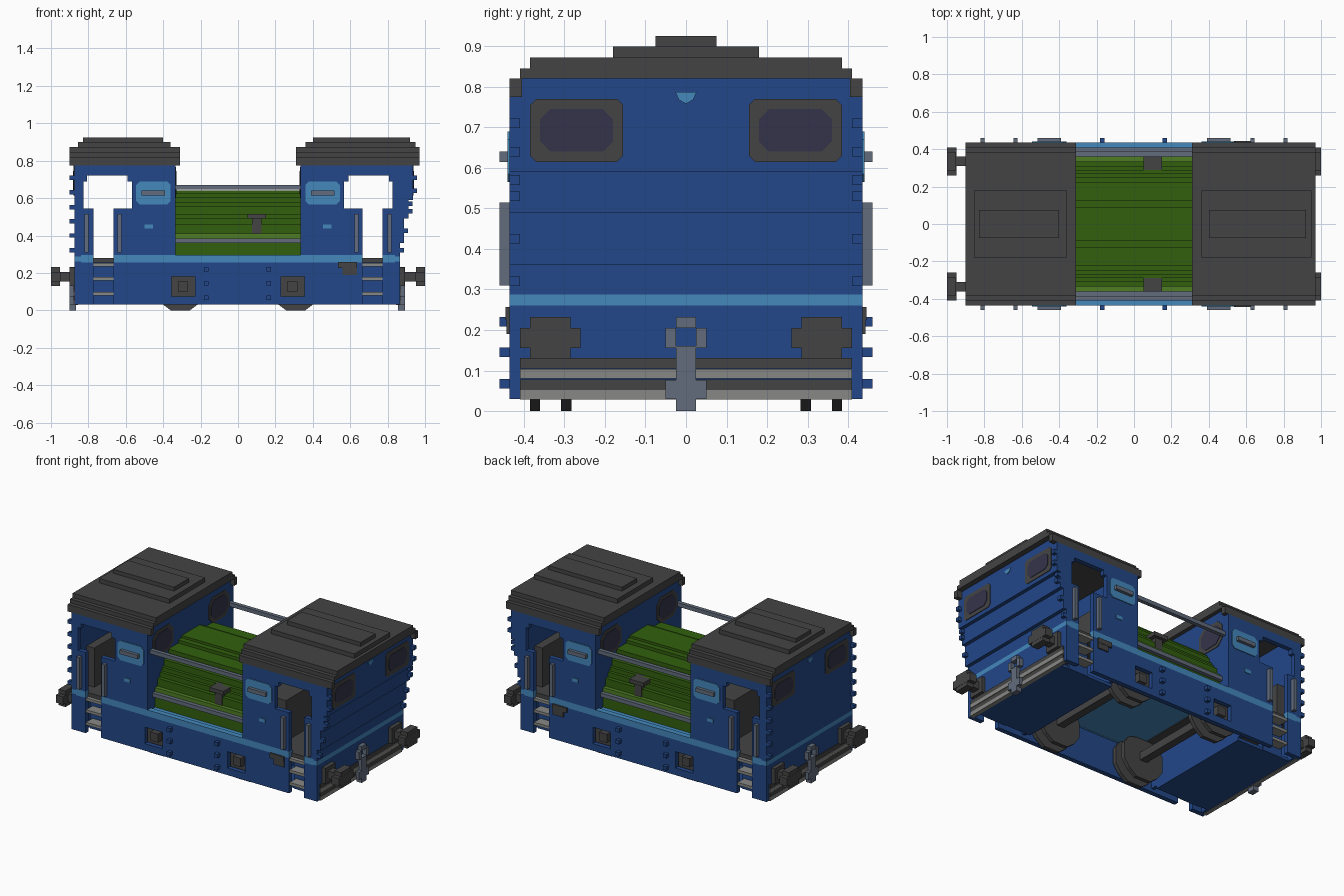
import bpy, bmesh, math
from mathutils import Vector

cube = bpy.data.objects.get("Cube")
if cube:
    bpy.data.objects.remove(cube, do_unlink=True)


def material(name, r, g, b):
    lin = [((c / 255 + 0.055) / 1.055) ** 2.4 if c > 10 else c / 255 / 12.92 for c in (r, g, b)] + [1]
    m = bpy.data.materials.new(name)
    m.use_nodes = True
    m.diffuse_color = lin
    m.node_tree.nodes["Principled BSDF"].inputs["Base Color"].default_value = lin
    return m


BLUE = material("body blue", 34, 71, 136)
SKY = material("light blue", 68, 136, 188)
DARK = material("charcoal", 68, 68, 68)
GREEN = material("hood green", 50, 96, 14)
LIME = material("light green", 78, 125, 36)
RAIL = material("rail grey", 98, 108, 124)
PALE = material("pale grey", 135, 135, 133)
GLASS = material("dark glass", 52, 52, 74)


def finish(name, bm, mat):
    bmesh.ops.recalc_face_normals(bm, faces=bm.faces)
    me = bpy.data.meshes.new(name)
    bm.to_mesh(me)
    bm.free()
    me.materials.append(mat)
    ob = bpy.data.objects.new(name, me)
    bpy.context.collection.objects.link(ob)
    return ob


def boxes(name, mat, items):
    """One object from boxes given as (x0, x1, y0, y1, z0, z1)."""
    bm = bmesh.new()
    for x0, x1, y0, y1, z0, z1 in items:
        vs = bmesh.ops.create_cube(bm, size=1)["verts"]
        size = Vector((abs(x1 - x0), abs(y1 - y0), z1 - z0))
        mid = Vector((x0 + x1, y0 + y1, z0 + z1)) / 2
        for v in vs:
            v.co = mid + v.co * size
    return finish(name, bm, mat)


def prism(name, mat, pts, axis, a, b):
    """Extrude a flat outline along x (pts are y, z) or y (pts are x, z)."""
    bm = bmesh.new()
    place = (lambda d, p: (d, p[0], p[1])) if axis == "x" else (lambda d, p: (p[0], d, p[1]))
    face = bm.faces.new([bm.verts.new(place(a, p)) for p in pts])
    new = bmesh.ops.extrude_face_region(bm, geom=[face])["geom"]
    for v in new:
        if isinstance(v, bmesh.types.BMVert):
            v.co["xy".index(axis)] = b
    return finish(name, bm, mat)


def cut_rect(u0, u1, z0, z1, c):
    """Rectangle outline with clipped corners."""
    u0, u1 = min(u0, u1), max(u0, u1)
    return [(u0 + c, z0), (u1 - c, z0), (u1, z0 + c), (u1, z1 - c),
            (u1 - c, z1), (u0 + c, z1), (u0, z1 - c), (u0, z0 + c)]


SIDES = (-1, 1)
Y = 0.435
END = {-1: 0.875, 1: 0.865}                 # lower end wall position
UPPER = {-1: 0.875, 1: 0.935}               # upper end wall position

# Lower side walls with ladder gaps and axle openings, as (x0, x1, z0, z1)
lower = [(0, .23, .03, .255), (.23, .355, .03, .075), (.23, .355, .18, .255),
         (.355, .666, .03, .255), (.773, .85, .03, .255)]
# Cab side walls around the door and window opening
upper = [(.335, .567, .295, .775), (.567, .666, .295, .545), (.773, .85, .295, .545),
         (.826, .85, .545, .775), (.567, .826, .72, .775), (.567, .59, .69, .72), (.806, .826, .69, .72)]
walls = [(s * a, s * b, t * (Y - .03), t * Y, c, d)
         for s in SIDES for t in SIDES for a, b, c, d in lower + upper]
boxes("side_walls", BLUE, walls)
boxes("waist_band", SKY, [(s * a, s * b, t * .40, t * Y, .255, .295)
                          for s in SIDES for t in SIDES for a, b in ((0, .666), (.773, .84))])

# End walls, one upright and one stepping outward
boxes("left_end_wall", BLUE, [(.84, .865, -Y, Y, .03, .26), (.84, .865, -Y, Y, .287, .36),
                              (.84, .888, -Y, Y, .36, .49), (.84, .912, -Y, Y, .49, .59),
                              (.84, .935, -Y, Y, .59, .775), (.84, .935, -.41, .41, .775, .82)])
boxes("right_end_wall", BLUE, [(-.875, -.84, -Y, Y, .03, .26), (-.875, -.84, -Y, Y, .287, .775),
                               (-.875, -.84, -.41, .41, .775, .82)])
boxes("end_band", SKY, [(s * .84, s * END[s], -Y, Y, .26, .287) for s in SIDES])
boxes("inner_cab_walls", BLUE, [(s * .335, s * .36, -.41, .41, .28, .82) for s in SIDES])

# Floors, underframe and deck between the cabs
boxes("cab_floor", DARK, [(s * .335, s * .85, -.41, .41, .255, .28) for s in SIDES])
boxes("underframe", BLUE, [(s * .47, s * .845, -.36, .36, .03, .05) for s in SIDES]
      + [(s * .47, s * .49, -.405, .405, .05, .255) for s in SIDES])
boxes("ladder_back", BLUE, [(s * .65, s * .79, t * .355, t * .365, .03, .255) for s in SIDES for t in SIDES])
boxes("ladder_treads", PALE, [(s * .666, s * .773, t * .36, t * .43, z, z + .018)
                              for s in SIDES for t in SIDES for z in (.08, .16, .235)])
boxes("centre_deck", SKY, [(-.47, .47, -.405, .405, .26, .285)])

# Stepped engine hood with side ledges
hood = [(.36, .285, .385), (.335, .385, .46), (.31, .46, .49), (.29, .49, .515), (.27, .515, .555),
        (.25, .555, .58), (.225, .58, .605), (.125, .605, .625), (.09, .625, .64)]
boxes("hood", GREEN, [(-.335, .335, -y, y, a, b) for y, a, b in hood])
boxes("hood_ledge", LIME, [(-.335, .335, t * .33, t * .36, .385, .41) for t in SIDES])
boxes("hood_rail", RAIL, [(-.335, .335, t * .355, t * .385, .36, .385) for t in SIDES])
boxes("hood_valves", DARK, [b for t in SIDES for b in
                            ((.05, .15, t * .26, t * .36, .49, .515), (.075, .125, t * .28, t * .34, .41, .49))])
boxes("handrail", RAIL, [(-.335, .335, t * .385, t * .41, .645, .67) for t in SIDES])

# Roofs
for s, side, out in ((-1, "right", .90), (1, "left", .97)):
    i = s * .31
    tip = s * out
    boxes(side + "_roof", DARK, [(i, tip, t * .405, t * Y, .775, .82) for t in SIDES] + [
        (i, tip, -.41, .41, .82, .845), (i, tip, -.385, .385, .845, .872),
        (s * .36, s * (out - .045 if s < 0 else .95), -.18, .18, .872, .90),
        (s * .40, s * (out - .07 if s < 0 else .92), -.075, .075, .90, .925)])

# Windows on end walls and on inner cab walls
for s in SIDES:
    tag = "left" if s > 0 else "right"
    w = s * UPPER[s]
    for t in SIDES:
        prism(tag + "_end_window_frame", DARK, cut_rect(t * .155, t * .385, .615, .77, .015), "x", w - s * .01, w + s * .004)
        prism(tag + "_end_window_glass", GLASS, cut_rect(t * .18, t * .36, .64, .745, .025), "x", w, w + s * .007)
        prism(tag + "_inner_window_frame", DARK, cut_rect(t * .18, t * .385, .60, .765, .04), "x", s * .34, s * .331)
        prism(tag + "_inner_window_glass", GLASS, cut_rect(t * .2, t * .365, .62, .745, .035), "x", s * .34, s * .328)
        # Cab side panel, handle and small plate
        prism(tag + "_side_panel", SKY, cut_rect(s * .36, s * .545, .565, .69, .02), "y", t * .42, t * (Y + .005))
    prism(tag + "_end_marker", SKY, [(-.026, .787), (.026, .787), (.018, .768), (0, .758), (-.018, .768)],
          "x", w - s * .005, w + s * .004)

boxes("side_small_plate", SKY, [(s * .455, s * .50, t * .42, t * (Y + .004), .437, .46) for s in SIDES for t in SIDES])
boxes("side_handle", RAIL, [(s * .39, s * .515, t * Y, t * .46, .615, .64) for s in SIDES for t in SIDES])
boxes("door_grab_rails", RAIL, [(s * x, s * (x + .022), t * .43, t * .46, .31, .515)
                                for s in SIDES for t in SIDES for x in (.622, .80)])
boxes("side_box", DARK, [b for t in SIDES for b in
                         ((.535, .635, t * .42, t * .445, .225, .257), (.56, .635, t * .42, t * .443, .19, .225))])

# Rivets on sides and ends
boxes("side_rivets", BLUE, [(x - .012, x + .012, t * .42, t * .46, z - .012, z + .012)
                            for t in SIDES for x in (-.17, .165) for z in (.067, .145, .22)])


def wall_x(z):
    return .865 if z < .36 else .888 if z < .49 else .912 if z < .59 else .935


rivets = [(-.9, -.87, t * .41, t * Y, z - .012, z + .012)
          for t in SIDES for z in (.32, .40, .475, .55, .63, .71)]
rivets += [(wall_x(z) - .01, wall_x(z) + .022, t * .41, t * Y, z - .012, z + .012)
           for t in SIDES for z in (.32, .425, .53, .57, .64, .71)]
boxes("end_rivets", BLUE, rivets)

# Control desks and seats
boxes("control_desk", DARK, [(s * .36, s * .55, -.30, .30, .28, .54) for s in SIDES])
boxes("cab_seat", DARK, [(s * .785, s * .84, -.33, .33, .28, .53) for s in SIDES])

# Buffer beams, buffers and couplers on both ends
for s in SIDES:
    tag = "left" if s > 0 else "right"
    e = END[s]
    boxes(tag + "_beam_dark", DARK, [(s * (e - .02), s * (e + .005), -.41, .41, z, z + .026) for z in (.052, .105)])
    boxes(tag + "_beam_pale", PALE, [(s * (e - .02), s * (e + .007), -.41, .41, z, z + .024) for z in (.028, .08)])
    buf = []
    for t in SIDES:
        buf += [(s * .95, s * 1, t * .26, t * .41, .155, .205), (s * .951, s * .999, t * .285, t * .385, .13, .232),
                (s * (e - .01), s * .955, t * .31, t * .36, .155, .205),
                (s * (e - .01), s * (e + .025), t * .285, t * .385, .13, .23)]
    boxes(tag + "_buffers", DARK, buf)
    a, b = s * (e - .01), s * (e + .027)
    link = [(a, b, -.025, .025, 0, .16), (a, b, -.025, .025, .205, .232)]
    for t in SIDES:
        link += [(a, b, t * .025, t * .05, .155, .205), (a, b, t * .025, t * .05, .03, .077)]
    boxes(tag + "_coupler", RAIL, link)

# Wheels and axle boxes
for x in (-.308, .308):
    for t in SIDES:
        for y in (.283, .36):
            ring = [(x + .15 * math.cos(math.radians(k)), .141 + .15 * .94 * math.sin(math.radians(k)))
                    for k in (20, 45, 70, 110, 135, 160, 200, 225, 250, 290, 315, 340)]
            low = min(p[1] for p in ring)
            ring = [(px, 0 if pz < low + .001 else min(pz, .255)) for px, pz in ring]
            prism("wheel", DARK, ring, "y", t * y, t * (y + .025))
boxes("axle_boxes", DARK, [(x - .027, x + .027, t * .38, t * .425, .1, .155) for x in (-.295, .29) for t in SIDES])
boxes("axles", DARK, [(x - .025, x + .025, -.36, .36, .115, .165) for x in (-.308, .308)])
